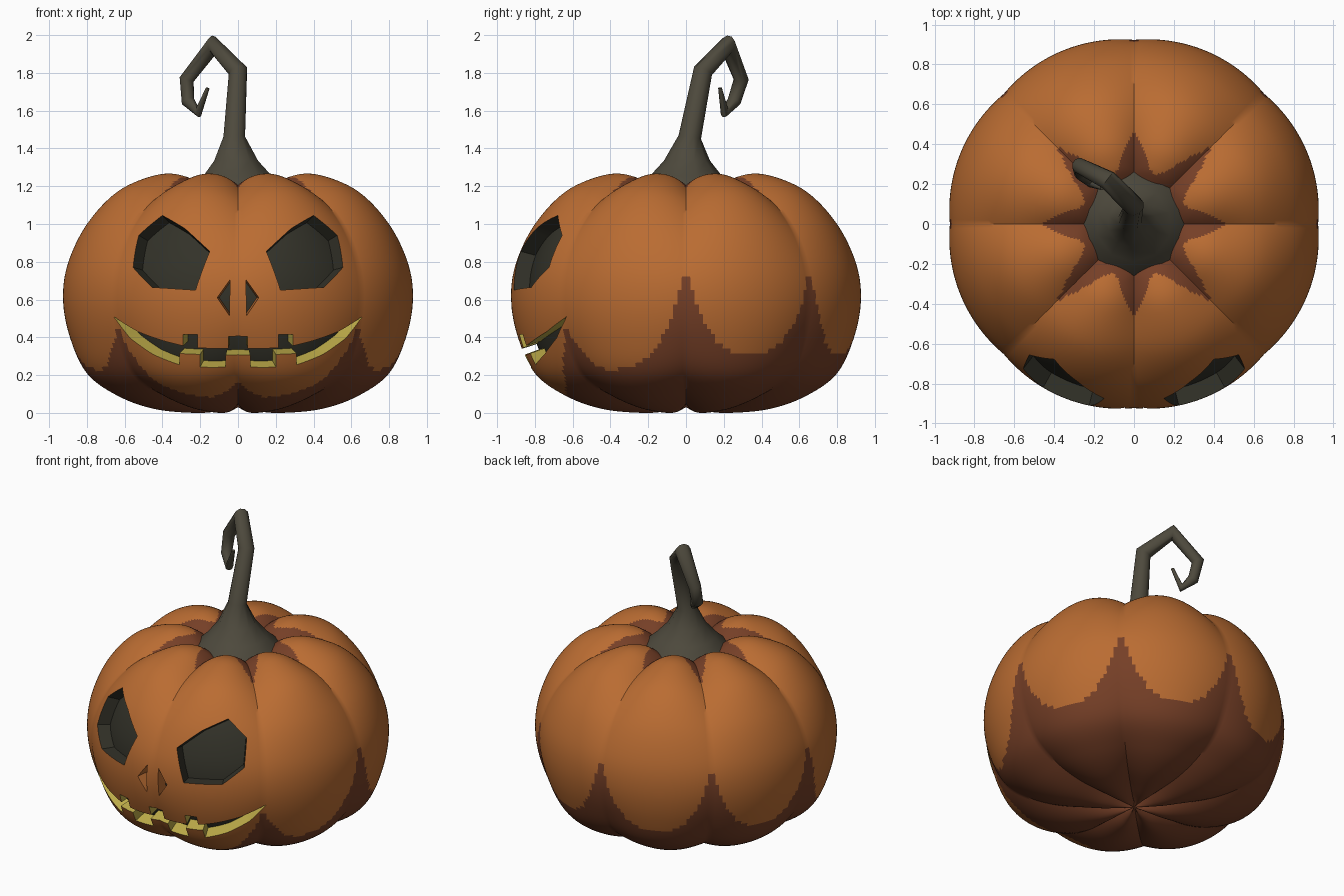
import bpy, bmesh, math
from mathutils import Vector
from mathutils.bvhtree import BVHTree

if "Cube" in bpy.data.objects:
    bpy.data.objects.remove(bpy.data.objects["Cube"])

C = Vector((0, 0, 0.62))          # centre that grooves and carved walls point to
SEG, SUB, LOBES = 256, 8, 8


def material(name, rgb):
    m = bpy.data.materials.new(name)
    m.diffuse_color = (*rgb, 1)
    m.use_nodes = True
    m.node_tree.nodes["Principled BSDF"].inputs["Base Color"].default_value = m.diffuse_color
    return m


MATS = [material("pumpkin orange", (0.49, 0.15, 0.032)),
        material("rind brown", (0.18, 0.05, 0.02)),
        material("flesh yellow", (0.50, 0.40, 0.065)),
        material("hollow dark", (0.033, 0.032, 0.022)),
        material("stem grey", (0.075, 0.067, 0.046))]
ORANGE, BROWN, YELLOW, DARK, STEM = range(5)


def make_object(name, bm):
    bmesh.ops.recalc_face_normals(bm, faces=bm.faces)
    me = bpy.data.meshes.new(name)
    bm.to_mesh(me)
    bm.free()
    for m in MATS:
        me.materials.append(m)
    ob = bpy.data.objects.new(name, me)
    bpy.context.collection.objects.link(ob)
    return ob


def activate(ob):
    bpy.ops.object.select_all(action='DESELECT')
    ob.select_set(True)
    bpy.context.view_layer.objects.active = ob


def smooth(ob, deg):
    activate(ob)
    bpy.ops.object.shade_smooth_by_angle(angle=math.radians(deg))


# Lobe crest profile (radius, height), bottom to top
PROFILE = [(0, .03), (.12, .008), (.25, 0), (.47, .02), (.66, .085), (.82, .2),
           (.905, .39), (.94, .6), (.915, .8), (.82, 1.01), (.66, 1.18),
           (.45, 1.262), (.3, 1.25), (.18, 1.18), (0, 1.1)]


def spline(pts, sub):
    p = [Vector(q) for q in pts]
    p = [2 * p[0] - p[1]] + p + [2 * p[-1] - p[-2]]
    out = []
    for i in range(1, len(p) - 2):
        a, b, c, d = p[i - 1:i + 3]
        for k in range(sub):
            t = k / sub
            out.append(0.5 * (2 * b + (c - a) * t + (2 * a - 5 * b + 4 * c - d) * t * t
                              + (3 * b - a - 3 * c + d) * t ** 3))
    return out + [p[-2]]


def groove_distance(ang):
    """0 in a groove, 1 on the crest of a lobe"""
    step = 2 * math.pi / LOBES
    f = (ang / step) % 1
    return 2 * min(f, 1 - f)


def pumpkin_mesh(scale=1.0):
    bm = bmesh.new()
    prof = spline(PROFILE, SUB)
    rings = []
    for r, z in prof[1:-1]:
        h = (z - 0.62) / 0.64
        depth = 0.018 + (0.075 if h > 0 else 0.06) * h * h
        ring = []
        for s in range(SEG):
            a = 2 * math.pi * s / SEG
            k = scale * (1 - depth * (1 - groove_distance(a)) ** 2)
            p = Vector((r * math.cos(a), r * math.sin(a), z))
            ring.append(bm.verts.new(C + (p - C) * k))
        rings.append(ring)
    for lo, hi in zip(rings, rings[1:]):
        for s in range(SEG):
            n = (s + 1) % SEG
            bm.faces.new((lo[s], lo[n], hi[n], hi[s]))
    for ring, q in ((rings[0], prof[0]), (rings[-1], prof[-1])):
        pole = bm.verts.new(C + (Vector((0, 0, q[1])) - C) * scale)
        for s in range(SEG):
            bm.faces.new((pole, ring[s], ring[(s + 1) % SEG]))
    bmesh.ops.recalc_face_normals(bm, faces=bm.faces)
    return bm


def rind_colour(p):
    ang = math.atan2(p.y, p.x)
    t = groove_distance(ang)
    r = math.hypot(p.x, p.y)
    if p.z > 0.9:                                   # brown star round the stem
        diagonal = abs(math.sin(2 * ang))
        return BROWN if r < 0.27 + (0.2 + 0.08 * diagonal) * (1 - t) ** 2 else ORANGE
    from_front = abs((ang + math.pi / 2 + math.pi) % (2 * math.pi) - math.pi)
    k = min(from_front / (math.pi / 2), 1)          # brown base, low on the face
    return BROWN if p.z < 0.03 + 0.28 * k + (0.14 + 0.32 * k) * (1 - t) ** 3 else ORANGE


# Pumpkin body
bm = pumpkin_mesh()
for f in bm.faces:
    f.material_index = rind_colour(f.calc_center_median())
tree = BVHTree.FromBMesh(bm)
body = make_object("pumpkin_body", bm)

# Dark surface behind the carved openings
bm = pumpkin_mesh(0.91)
for f in bm.faces:
    f.material_index = DARK
smooth(make_object("hollow_inside", bm), 40)


def carve(name, outline, mat):
    """Cut a front-view outline into the body with walls running to the centre"""
    bm = bmesh.new()
    front, back = [], []
    for x, z in outline:
        p = tree.ray_cast(Vector((x, -3, z)), Vector((0, 1, 0)))[0]
        front.append(bm.verts.new(C + (p - C) * 1.5))
        back.append(bm.verts.new(C + (p - C) * 0.65))
    n = len(outline)
    caps = [bm.faces.new(front), bm.faces.new(back[::-1])]
    for i in range(n):
        j = (i + 1) % n
        bm.faces.new((front[j], front[i], back[i], back[j]))
    bmesh.ops.triangulate(bm, faces=caps)
    for f in bm.faces:
        f.material_index = mat
    cutter = make_object(name + "_cutter", bm)
    cutter.hide_render = True
    activate(body)
    mod = body.modifiers.new(name, 'BOOLEAN')
    mod.operation, mod.solver, mod.object = 'DIFFERENCE', 'EXACT', cutter
    bpy.ops.object.modifier_apply(modifier=mod.name)
    bpy.data.objects.remove(cutter)


# Carved face
EYE = [(.4, 1.045), (.525, .94), (.555, .77), (.455, .665), (.225, .65), (.15, .855), (.28, .975)]
NOSE = [(.042, .705), (.11, .61), (.045, .515)]
LIP_TOP = [(.05, .405), (.05, .34), (.215, .345), (.215, .415), (.29, .415), (.29, .355),
           (.4, .383), (.53, .43), (.66, .51)]
LIP_LOW = [(.57, .395), (.45, .31), (.31, .255), (.31, .315), (.2, .31), (.2, .243),
           (.065, .243), (.065, .305)]
for side, label in ((1, "right"), (-1, "left")):
    carve(label + "_eye", [(side * x, z) for x, z in EYE], DARK)
    carve(label + "_nostril", [(side * x, z) for x, z in NOSE], ORANGE)
half = LIP_TOP + LIP_LOW
carve("mouth", half + [(-x, z) for x, z in half[::-1]], YELLOW)
smooth(body, 35)

# Curled stem: (x, y, z, radius) rings swept along a path
PATH = [(0, 0, 1.16, .28), (0, 0, 1.19, .262), (-.002, 0, 1.255, .19), (-.01, .005, 1.335, .122),
        (-.02, .02, 1.46, .06), (0, .09, 1.81, .052), (-.13, .22, 1.948, .05),
        (-.272, .292, 1.765, .04), (-.265, .255, 1.65, .036), (-.21, .205, 1.59, .026),
        (-.16, .18, 1.72, .01)]
SIDES = 10
bm = bmesh.new()
pts = [Vector(p[:3]) for p in PATH]
axis, ring_dir, prev = Vector((0, 0, 1)), Vector((1, 0, 0)), None
for i, p in enumerate(pts):
    d_in = (p - pts[i - 1]).normalized() if i else Vector((0, 0, 1))
    d_out = (pts[i + 1] - p).normalized() if i + 1 < len(pts) else d_in
    tangent = (d_in + d_out).normalized() if i > 3 else Vector((0, 0, 1))
    ring_dir = axis.rotation_difference(tangent) @ ring_dir
    axis = tangent
    other = axis.cross(ring_dir)
    ring = [bm.verts.new(p + PATH[i][3] * (math.cos(a) * ring_dir + math.sin(a) * other))
            for a in (2 * math.pi * (s + .5) / SIDES for s in range(SIDES))]
    if prev:
        for s in range(SIDES):
            n = (s + 1) % SIDES
            bm.faces.new((prev[s], prev[n], ring[n], ring[s]))
    else:
        bm.faces.new(ring[::-1])
    prev = ring
bm.faces.new(prev)
for f in bm.faces:
    f.material_index = STEM
smooth(make_object("stem", bm), 50)
